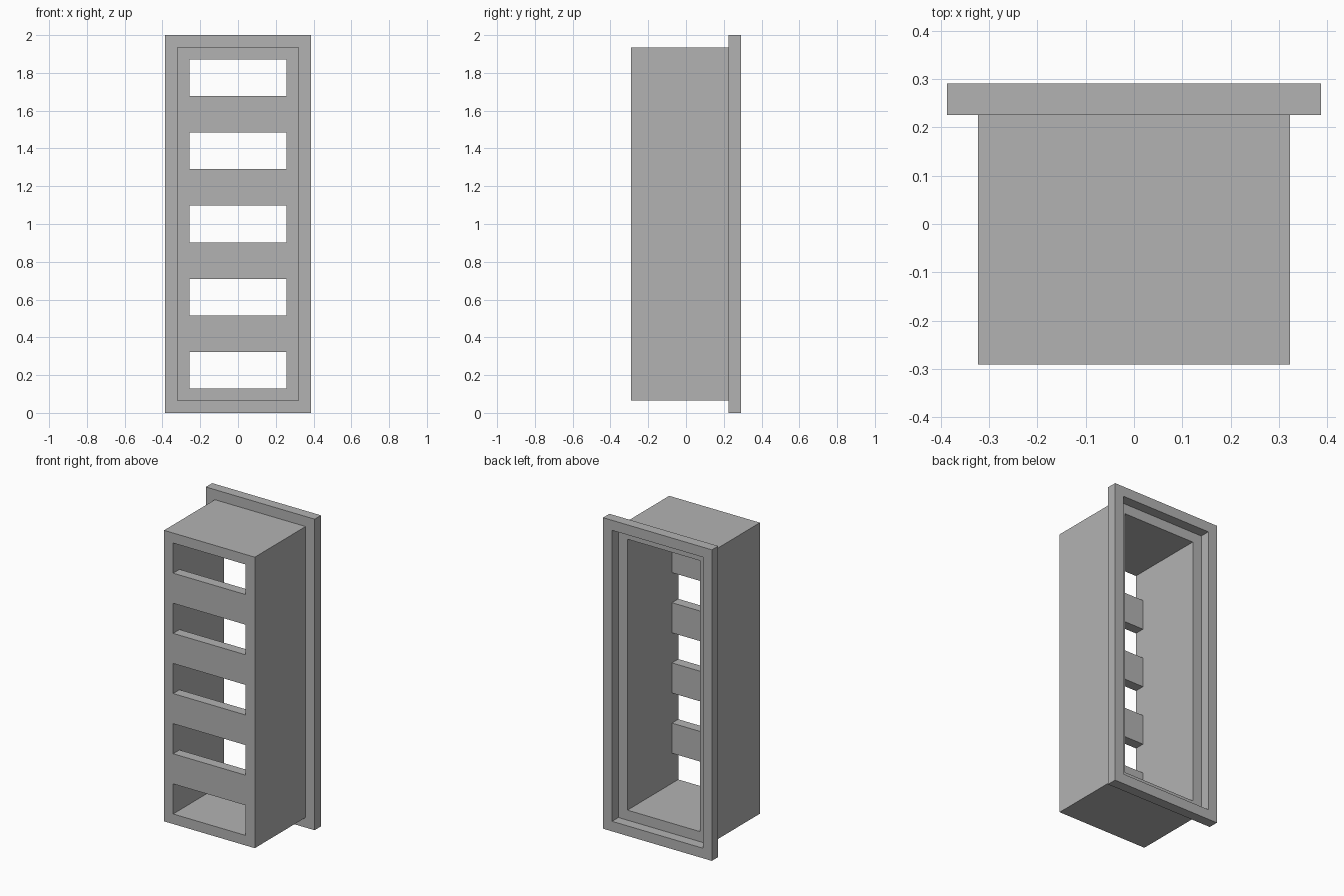
import bpy
import bmesh
from mathutils import Vector

if "Cube" in bpy.data.objects:
    bpy.data.objects.remove(bpy.data.objects["Cube"], do_unlink=True)

U = 2 / 31                      # wall thickness, the module of the whole design
W, H, D = 12, 31, 9             # overall size in modules
SLOTS = 5
SLOT = 3                        # height of each slot and each bar

grey = bpy.data.materials.new("plain grey")
grey.use_nodes = True
colour = (0.45, 0.45, 0.45, 1)
grey.diffuse_color = colour
grey.node_tree.nodes["Principled BSDF"].inputs["Base Color"].default_value = colour


def sheet(bm, xs, zs, y, is_hole):
    """Flat grid of faces in the xz plane, leaving out the hole cells."""
    verts = [[bm.verts.new((x * U, y * U, z * U)) for z in zs] for x in xs]
    faces = []
    for i in range(len(xs) - 1):
        for j in range(len(zs) - 1):
            if not is_hole(i, j):
                faces.append(bm.faces.new((verts[i][j], verts[i + 1][j],
                                           verts[i + 1][j + 1], verts[i][j + 1])))
    return faces


def push(bm, faces, depth):
    """Extrude faces towards the back and return the new end faces."""
    geom = bmesh.ops.extrude_face_region(bm, geom=faces)["geom"]
    bmesh.ops.translate(bm, vec=Vector((0, depth * U, 0)),
                        verts=[g for g in geom if isinstance(g, bmesh.types.BMVert)])
    return [g for g in geom if isinstance(g, bmesh.types.BMFace)]


def finish(bm, name):
    loose = [v for v in bm.verts if not v.link_faces]
    bmesh.ops.delete(bm, geom=loose, context="VERTS")
    bmesh.ops.recalc_face_normals(bm, faces=bm.faces)
    mesh = bpy.data.meshes.new(name)
    bm.to_mesh(mesh)
    bm.free()
    mesh.materials.append(grey)
    obj = bpy.data.objects.new(name, mesh)
    bpy.context.collection.objects.link(obj)


# Housing: slotted front plate, then the rim drawn back into a hollow box
side = W / 2 - 1
xs = [-side, -side + 1, side - 1, side]
zs = [1] + [2 + SLOT * k for k in range(2 * SLOTS)] + [H - 1]
bm = bmesh.new()
front = sheet(bm, xs, zs, -D / 2, lambda i, j: i == 1 and j % 2 == 1)
back = push(bm, front, 1)
rim = [f for f in back
       if abs(f.calc_center_median().x) > (side - 1) * U
       or not 2 * U < f.calc_center_median().z < (H - 2) * U]
push(bm, rim, D - 2)
bmesh.ops.delete(bm, geom=[f for f in rim if f.is_valid], context="FACES_ONLY")
finish(bm, "slotted_housing")

# Flange: open frame around the back, one module wide and deep
bm = bmesh.new()
frame = sheet(bm, [-W / 2, -side, side, W / 2], [0, 1, H - 1, H], D / 2 - 1,
              lambda i, j: i == 1 and j == 1)
push(bm, frame, 1)
finish(bm, "back_flange")
